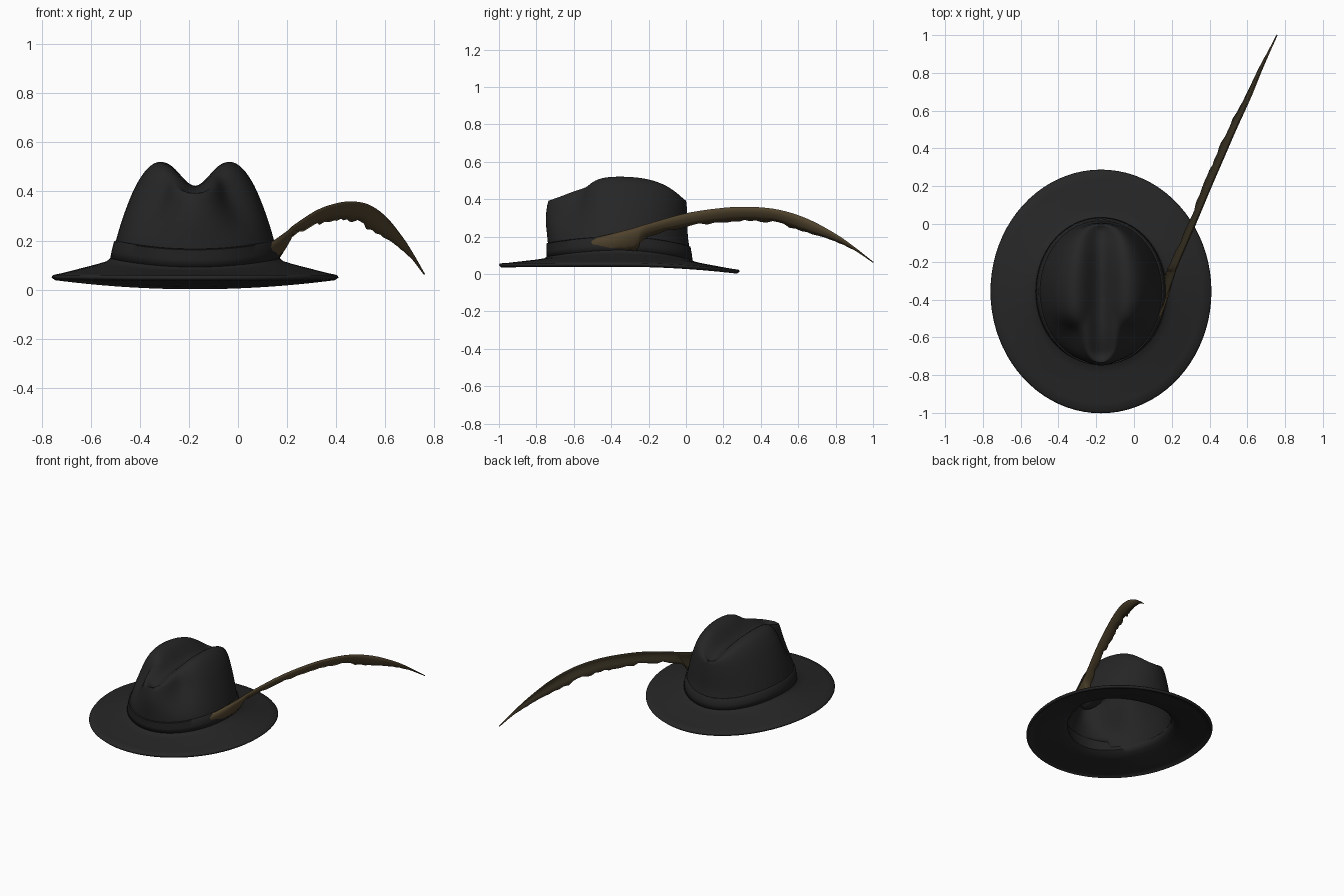
import bpy, math, random

if "Cube" in bpy.data.objects:
    bpy.data.objects.remove(bpy.data.objects["Cube"])
random.seed(3)
CX, CY, SEG = -0.175, -0.357, 80


def material(name, rgb):
    m = bpy.data.materials.new(name)
    m.diffuse_color = (*rgb, 1)
    m.use_nodes = True
    m.node_tree.nodes["Principled BSDF"].inputs["Base Color"].default_value = m.diffuse_color
    return m


def smoothstep(a, b, v):
    t = min(1, max(0, (v - a) / (b - a)))
    return t * t * (3 - 2 * t)


def bump(v, width):
    return math.exp(-(v / width) ** 2)


def make(name, verts, faces, mats, thickness, offset=-1):
    me = bpy.data.meshes.new(name)
    me.from_pydata(verts, [], faces)
    ob = bpy.data.objects.new(name, me)
    bpy.context.collection.objects.link(ob)
    for m in mats:
        me.materials.append(m)
    sol = ob.modifiers.new("thickness", 'SOLIDIFY')
    sol.thickness, sol.offset = thickness, offset
    if len(mats) > 1:
        sol.material_offset = 1
    bpy.ops.object.select_all(action='DESELECT')
    ob.select_set(True)
    bpy.context.view_layer.objects.active = ob
    bpy.ops.object.shade_smooth_by_angle(angle=math.radians(50))
    return ob


def ring_faces(rings):
    return [(i * SEG + j, i * SEG + (j + 1) % SEG,
             (i + 1) * SEG + (j + 1) % SEG, (i + 1) * SEG + j)
            for i in range(rings - 1) for j in range(SEG)]


def smooth_rows(rows, steps):
    """Catmull-Rom through rows of numbers."""
    out = []
    for i in range(len(rows) - 1):
        p = [rows[max(0, min(len(rows) - 1, i + k))] for k in (-1, 0, 1, 2)]
        for s in range(steps):
            t = s / steps
            out.append([0.5 * (2 * b + (c - a) * t + (2 * a - 5 * b + 4 * c - d) * t * t
                               + (3 * b - a - 3 * c + d) * t ** 3) for a, b, c, d in zip(*p)])
    return out + [list(rows[-1])]


# crown profile: height, side radius, front radius, back radius
CROWN = [(.13, .338, .378, .378), (.20, .322, .385, .367), (.30, .292, .394, .364),
         (.40, .253, .380, .357), (.46, .220, .350, .335), (.50, .188, .310, .290),
         (.525, .150, .235, .220), (.536, .100, .130, .130), (.538, .045, .055, .055),
         (.538, .004, .004, .004)]


def base_z(s):
    # height where crown meets brim, lower at front and back
    return .118 - (.034 if s < 0 else .05) * s * s


def edge_z(s):
    return .056 - (.002 if s < 0 else .036) * s * s


def crown_point(row, a, grow=0.0):
    z, rx, rf, rb = row
    c, s = math.cos(a), math.sin(a)
    # finger pinches on both sides of the front
    off = abs((a + math.pi / 2 + math.pi) % (2 * math.pi) - math.pi)
    k = 1 - .25 * bump(off - math.radians(42), .38) * smoothstep(.17, .42, z)
    x = (rx + grow) * c * k
    y = ((rf if s < 0 else rb) + grow) * s * k
    # lengthwise crease on top
    z -= .115 * bump(x, .085) * smoothstep(.38, .51, z)
    return (CX + x, CY + y, z)


black = material("black felt", (.019, .019, .019))
band_black = material("band black", (.016, .016, .016))
brown = material("feather brown", (.080, .056, .026))
dark_brown = material("feather dark brown", (.035, .027, .014))
angles = [2 * math.pi * j / SEG for j in range(SEG)]

# brim and crown as one felt shell
verts = []
BRIM = [(1, -.006), (.97, .002), (.8, 0), (.6, 0), (.4, 0), (.2, 0), (.06, .002)]
for t, lift in BRIM:
    for a in angles:
        c, s = math.cos(a), math.sin(a)
        rx = .345 + (.585 - .345) * t
        ry = .385 + (.645 - .385) * t
        verts.append((CX + rx * c, CY + ry * s,
                      base_z(s) + (edge_z(s) - base_z(s)) * t + lift))
for a in angles:  # foot of the crown
    z = base_z(math.sin(a)) + .014
    verts.append(crown_point((z, .340, .380, .382), a))
rows = smooth_rows(CROWN, 3)
rows[0][0] = .148
for row in rows:
    verts += [crown_point(row, a) for a in angles]
n = len(verts) // SEG
faces = ring_faces(n) + [tuple(range((n - 1) * SEG, n * SEG))]
make("hat_shell", verts, faces, [black], .019)

# ribbon around the crown foot
verts = []
for h, grow in ((.0, .009), (.03, .009), (.07, .007), (.074, .001)):
    for a in angles:
        z = base_z(math.sin(a)) + .008 + h
        f = (z - .10) / .10
        verts.append(crown_point((z, .342 - .02 * f, .380 + .005 * f, .380 - .013 * f), a, grow))
make("hat_band", verts, ring_faces(4), [band_black], .006)

# feather stations: y, top edge x z, ragged lower edge x z
FEATHER = [(-.63, .060, .150, .055, .138), (-.50, .128, .190, .115, .116),
           (-.40, .168, .215, .150, .114), (-.30, .205, .240, .160, .120),
           (-.25, .222, .255, .172, .140), (-.20, .240, .270, .195, .198),
           (0, .325, .325, .285, .250), (.20, .410, .354, .366, .280),
           (.35, .475, .359, .432, .288), (.50, .540, .343, .497, .272),
           (.65, .605, .295, .578, .222), (.80, .670, .215, .652, .176),
           (.90, .715, .145, .705, .128), (1.0, .760, .066, .758, .060)]
verts, cols = [], 5
stations = smooth_rows(FEATHER, 5)
for i, (y, xt, zt, xl, zl) in enumerate(stations):
    rag = random.uniform(-.10, .12) if 6 < i < len(stations) - 6 else 0
    for k in range(cols):
        t = k / (cols - 1)
        u = t * (1 + rag) if k == cols - 1 else t
        belly = .022 * math.sin(math.pi * t) * min(1, (zt - zl) / .07)
        verts.append((xt + (xl - xt) * u + belly * .8, y - .012 * t * (1 - abs(y)),
                      zt + (zl - zt) * u + belly * .2))
faces = [(i * cols + k, i * cols + k + 1, (i + 1) * cols + k + 1, (i + 1) * cols + k)
         for i in range(len(stations) - 1) for k in range(cols - 1)]
make("feather", verts, faces, [brown, dark_brown], .005)
